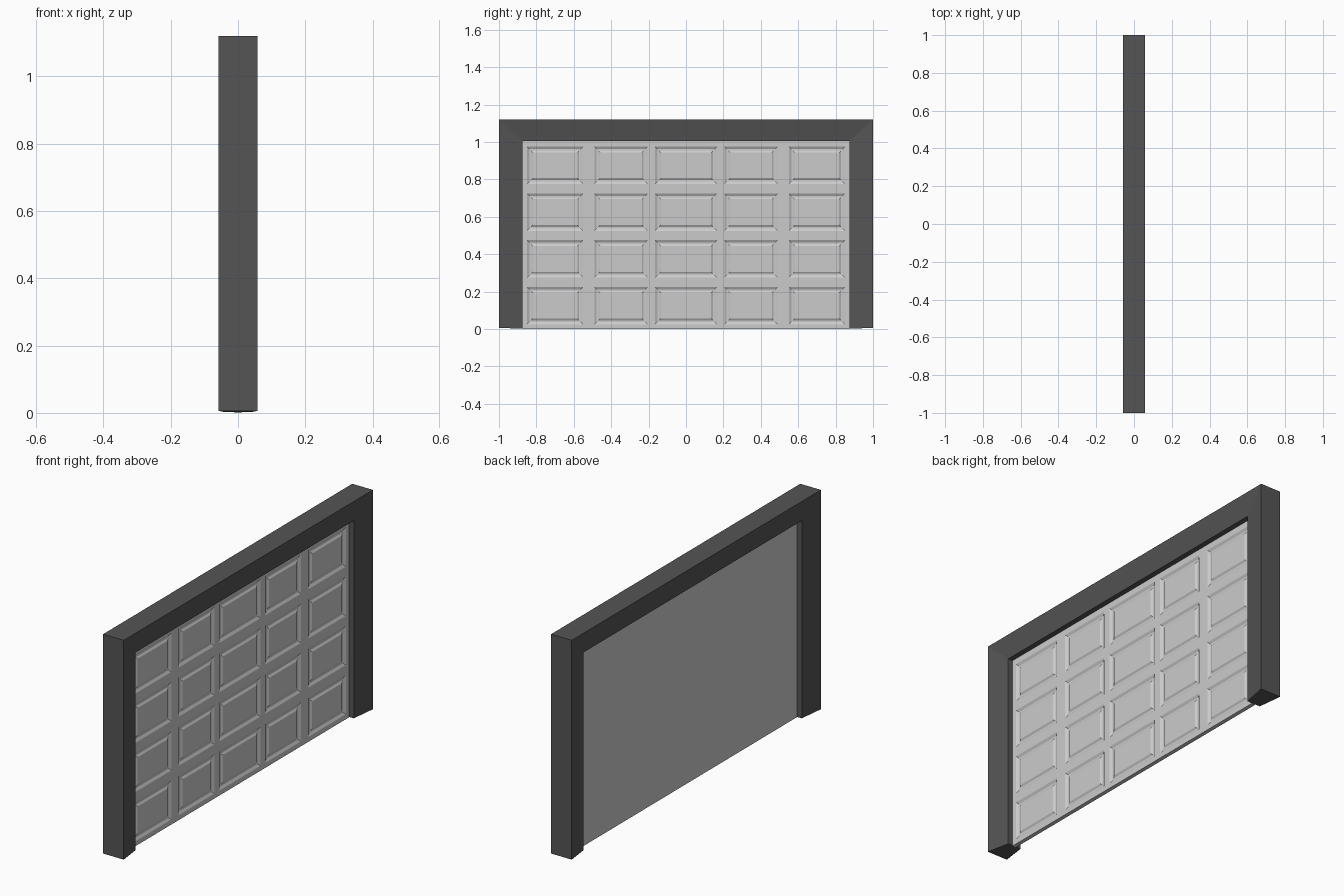
import bpy, bmesh

if "Cube" in bpy.data.objects:
    bpy.data.objects.remove(bpy.data.objects["Cube"])

def finish(bm, name, color=None):
    bmesh.ops.recalc_face_normals(bm, faces=bm.faces)
    mesh = bpy.data.meshes.new(name)
    bm.to_mesh(mesh)
    bm.free()
    obj = bpy.data.objects.new(name, mesh)
    bpy.context.collection.objects.link(obj)
    if color:
        mat = bpy.data.materials.new(name + "_paint")
        mat.diffuse_color = (*color, 1)
        mat.use_nodes = True
        mat.node_tree.nodes["Principled BSDF"].inputs["Base Color"].default_value = mat.diffuse_color
        mesh.materials.append(mat)
    return obj

# Frame: tapered section swept around the opening with mitred corners
W, H, IW, IH = 1.0, 1.12, 0.875, 1.006
OX, IX = 0.058, 0.038
path = [((-W, 0.006), (-IW, 0.002)), ((-W, H), (-IW, IH)),
        ((W, H), (IW, IH)), ((W, 0.006), (IW, 0.002))]
bm = bmesh.new()
rings = []
for outer, inner in path:
    rings.append([bm.verts.new(p) for p in
                  ((OX, *outer), (-OX, *outer), (-IX, *inner), (IX, *inner))])
for a, b in zip(rings, rings[1:]):
    for i in range(4):
        j = (i + 1) % 4
        bm.faces.new((a[i], a[j], b[j], b[i]))
bm.faces.new(rings[0])
bm.faces.new(rings[-1])
finish(bm, "door_frame", (0.09, 0.09, 0.09))

# Door leaf: gridded front with five by four raised panels, flat back
FX, BX = 0.011, -0.010
half = [0.165, 0.205, 0.49, 0.55, 0.85, IW]
ys = [-v for v in reversed(half)] + half
zs = [0.0]
for row in range(4):
    c = 0.125 + 0.25 * row
    zs += [c - 0.1, c + 0.1]
zs.append(IH)

bm = bmesh.new()
grid = [[bm.verts.new((FX, y, z)) for z in zs] for y in ys]
panels = []
for i in range(len(ys) - 1):
    for j in range(len(zs) - 1):
        f = bm.faces.new((grid[i][j], grid[i + 1][j],
                          grid[i + 1][j + 1], grid[i][j + 1]))
        if i % 2 and j % 2:
            panels.append(f)
# Solid edges and back
border = [e for e in bm.edges if e.is_boundary]
ext = bmesh.ops.extrude_edge_only(bm, edges=border)["geom"]
for v in ext:
    if isinstance(v, bmesh.types.BMVert):
        v.co.x = BX
bmesh.ops.contextual_create(bm, geom=[e for e in ext if isinstance(e, bmesh.types.BMEdge)])
bmesh.ops.recalc_face_normals(bm, faces=bm.faces)
# Recess slope, flat channel, then raised field
for thick, depth in ((0.018, -0.007), (0.012, 0.0), (0.014, 0.006)):
    bmesh.ops.inset_individual(bm, faces=panels, thickness=thick, depth=depth)
finish(bm, "panelled_door")
